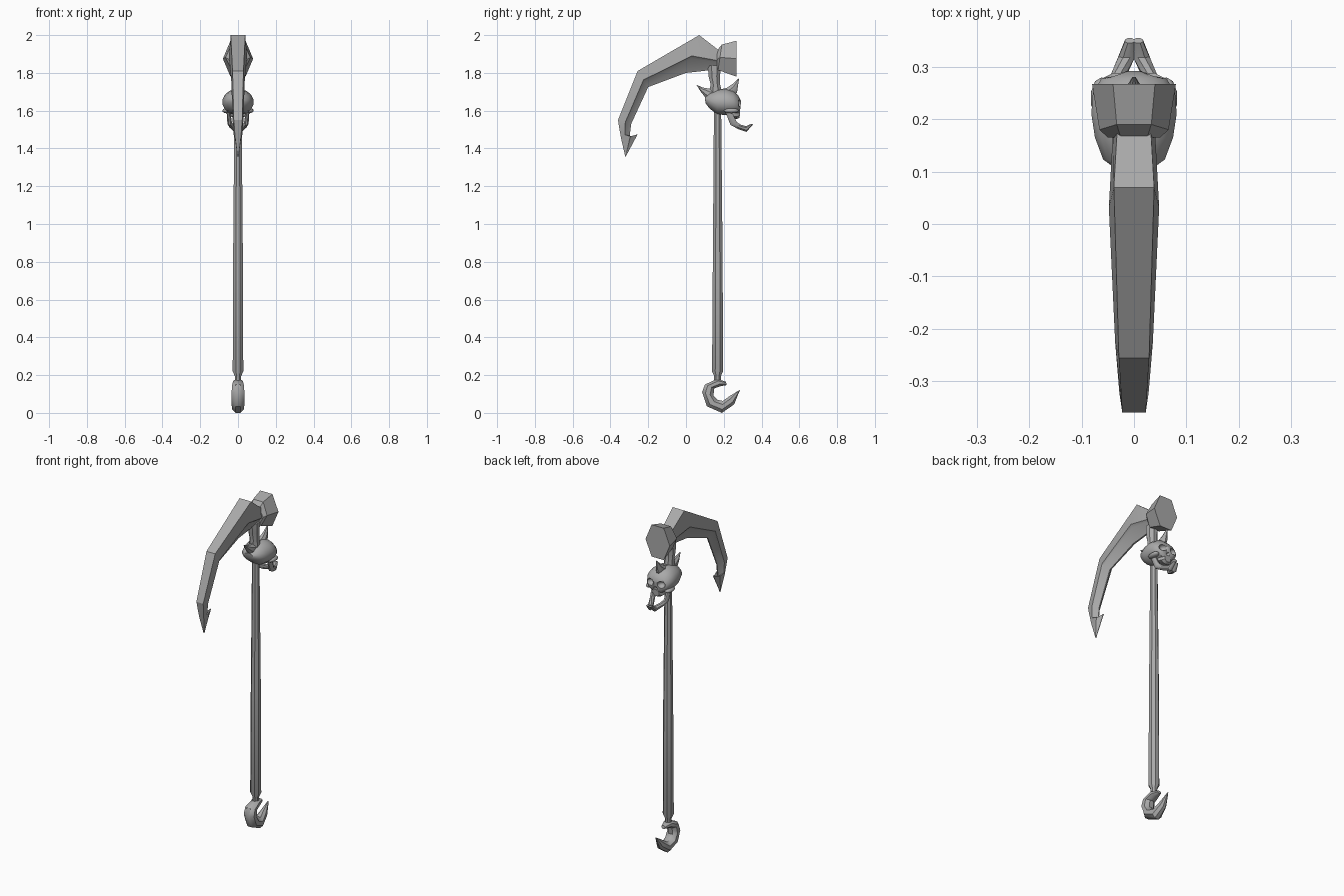
import bpy, bmesh, math
from mathutils import Matrix, Vector

cube = bpy.data.objects.get("Cube")
if cube:
    bpy.data.objects.remove(cube)

steel = bpy.data.materials.new("plain grey")
steel.use_nodes = True
GREY = (0.4, 0.4, 0.4, 1)
steel.diffuse_color = GREY
steel.node_tree.nodes["Principled BSDF"].inputs["Base Color"].default_value = GREY

# Half sections: (position from outer to inner edge, share of the half width)
HEX = [(0, .5), (.5, 1), (1, .5)]
OCT = [(0, .41), (.29, 1), (.71, 1), (1, .41)]
BLADE = [(0, .8), (.55, 1), (.62, .75), (1, .1)]
ROUND = [(.5 - .5 * math.cos(a), math.sin(a))
         for a in (math.pi * (i + .5) / 8 for i in range(8))]


def finish(name, bm, angle):
    bmesh.ops.recalc_face_normals(bm, faces=bm.faces)
    mesh = bpy.data.meshes.new(name)
    bm.to_mesh(mesh)
    bm.free()
    mesh.materials.append(steel)
    ob = bpy.data.objects.new(name, mesh)
    bpy.context.collection.objects.link(ob)
    bpy.ops.object.select_all(action='DESELECT')
    ob.select_set(True)
    bpy.context.view_layer.objects.active = ob
    bpy.ops.object.shade_smooth_by_angle(angle=math.radians(angle))
    return ob


def loft(name, stations, section, angle=35, side=1):
    """Skin rings given as outer (y, z), inner (y, z), half width, x centre."""
    bm = bmesh.new()
    rings = []
    for outer, inner, w, *cx in stations:
        a, b = Vector((0, *outer)), Vector((0, *inner))
        x = side * cx[0] if cx else 0
        half = [(a.lerp(b, t), s * w) for t, s in section]
        pts = [p + Vector((x + s, 0, 0)) for p, s in half]
        pts += [p + Vector((x - s, 0, 0)) for p, s in reversed(half)]
        rings.append([bm.verts.new(p) for p in pts])
    n = len(rings[0])
    for r, q in zip(rings, rings[1:]):
        for i in range(n):
            j = (i + 1) % n
            bm.faces.new((r[i], r[j], q[j], q[i]))
    bm.faces.new(rings[0])
    bm.faces.new(rings[-1])
    return finish(name, bm, angle)


def ball(name, centre, size):
    bm = bmesh.new()
    bmesh.ops.create_icosphere(bm, subdivisions=2, radius=1)
    bmesh.ops.transform(bm, verts=bm.verts,
                        matrix=Matrix.Translation(centre) @ Matrix.Diagonal((*size, 1)))
    return finish(name, bm, 60)


def carve(target, cutter):
    mod = target.modifiers.new("socket", 'BOOLEAN')
    mod.operation, mod.object, mod.solver = 'DIFFERENCE', cutter, 'EXACT'
    bpy.ops.object.select_all(action='DESELECT')
    bpy.context.view_layer.objects.active = target
    target.select_set(True)
    bpy.ops.object.modifier_apply(modifier=mod.name)
    bpy.data.objects.remove(cutter)


# Curved pick blade with a barb near the point
loft("blade", [
    ((.18, 1.915), (.18, 1.82), .04),
    ((.07, 2.0), (.0, 1.80), .048),
    ((-.256, 1.81), (-.2, 1.725), .036),
    ((-.36, 1.55), (-.29, 1.53), .028),
    ((-.352, 1.5), (-.3, 1.45), .023),
    ((-.343, 1.45), (-.256, 1.475), .018),
    ((-.321, 1.355), (-.319, 1.357), .003)], BLADE, 25)

# Flared hammer face behind the blade
loft("hammer_head", [
    ((.165, 1.92), (.165, 1.825), .05),
    ((.19, 1.95), (.17, 1.815), .066),
    ((.267, 1.97), (.267, 1.78), .08)], HEX, 20)

# Socket joining blade and skull
loft("socket", [
    ((.115, 1.84), (.185, 1.84), .03),
    ((.12, 1.78), (.18, 1.78), .028),
    ((.13, 1.74), (.18, 1.74), .025),
    ((.12, 1.66), (.2, 1.66), .03)], OCT)

# Crescent horns around the socket
loft("horns", [
    ((.055, 1.737), (.056, 1.735), .003),
    ((.09, 1.722), (.08, 1.698), .014),
    ((.135, 1.715), (.11, 1.66), .024),
    ((.17, 1.71), (.17, 1.65), .028),
    ((.215, 1.72), (.235, 1.66), .024),
    ((.245, 1.74), (.27, 1.695), .014),
    ((.28, 1.772), (.281, 1.77), .003)], OCT)

# Skull, facing the back, with carved eyes and nose
skull = loft("skull", [
    ((.10, 1.67), (.103, 1.64), .03),
    ((.122, 1.692), (.125, 1.61), .06),
    ((.165, 1.712), (.165, 1.58), .076),
    ((.21, 1.716), (.21, 1.575), .083),
    ((.25, 1.704), (.25, 1.58), .08),
    ((.278, 1.68), (.275, 1.58), .064),
    ((.292, 1.65), (.285, 1.59), .04)], ROUND, 40)
for s in (1, -1):
    carve(skull, ball("eye_cutter", (s * .036, .29, 1.638), (.024, .03, .02)))
carve(skull, ball("nose_cutter", (0, .295, 1.607), (.011, .02, .014)))

# Upper teeth, cheekbones and jaw
loft("upper_teeth", [
    ((.235, 1.595), (.235, 1.565), .04),
    ((.27, 1.6), (.268, 1.555), .034),
    ((.286, 1.6), (.284, 1.562), .02)], OCT)
for s, label in ((1, "left"), (-1, "right")):
    ball(label + "_cheekbone", (s * .062, .24, 1.6), (.021, .04, .014))
    loft(label + "_jaw", [
        ((.21, 1.59), (.245, 1.59), .01, .05),
        ((.235, 1.525), (.268, 1.54), .012, .044),
        ((.275, 1.503), (.29, 1.526), .014, .03),
        ((.32, 1.488), (.318, 1.518), .016, .014),
        ((.355, 1.527), (.345, 1.53), .009, .008)], OCT, 35, s)

# Long shaft, wider at the foot, with a thin neck
loft("shaft", [
    ((.149, .16), (.185, .16), .017),
    ((.149, .195), (.185, .195), .017),
    ((.138, .22), (.196, .22), .028),
    ((.142, .8), (.194, .8), .026),
    ((.148, 1.62), (.186, 1.62), .019)], OCT, 30)

# Hooked pommel
loft("pommel_hook", [
    ((.212, .165), (.215, .147), .012),
    ((.165, .18), (.185, .142), .026),
    ((.10, .15), (.15, .13), .032),
    ((.085, .11), (.145, .09), .034),
    ((.11, .035), (.165, .07), .034),
    ((.19, .0), (.195, .063), .031),
    ((.255, .045), (.225, .085), .02),
    ((.286, .122), (.283, .121), .003)], OCT, 40)
